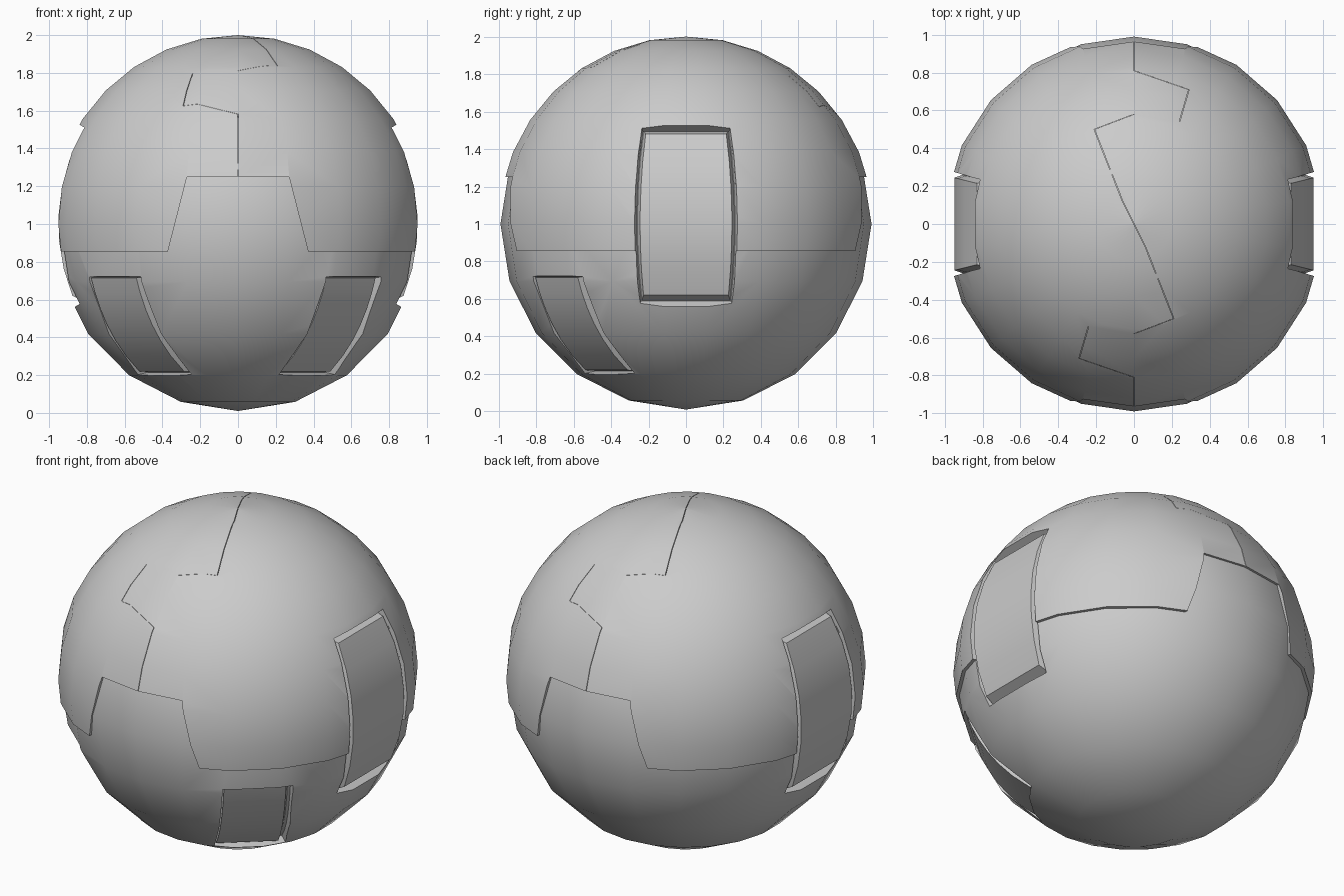
import bpy, bmesh
from math import sin, cos, radians, sqrt, pi

if "Cube" in bpy.data.objects:
    bpy.data.objects.remove(bpy.data.objects["Cube"])


def add_mesh(name, bm):
    bmesh.ops.recalc_face_normals(bm, faces=bm.faces[:])
    me = bpy.data.meshes.new(name)
    bm.to_mesh(me)
    bm.free()
    ob = bpy.data.objects.new(name, me)
    bpy.context.collection.objects.link(ob)
    return ob


def ball(name, r, rings):
    bpy.ops.mesh.primitive_uv_sphere_add(segments=22, ring_count=rings, radius=r, location=(0, 0, 1))
    ob = bpy.context.object
    ob.name = name
    return ob


def prism(name, a, b):
    bm = bmesh.new()
    va = [bm.verts.new(p) for p in a]
    vb = [bm.verts.new(p) for p in b]
    bm.faces.new(va)
    bm.faces.new(vb)
    n = len(a)
    for i in range(n):
        bm.faces.new((va[i], va[(i + 1) % n], vb[(i + 1) % n], vb[i]))
    return add_mesh(name, bm)


def curved_block(name, az, inner, outer, rows=6):
    """Block following the ball; each layer is (radius, z0, z1, left, right)."""
    bm = bmesh.new()
    s, c = sin(az), cos(az)
    grid = []
    for r, z0, z1, left, right in (inner, outer):
        layer = []
        for i in range(rows + 1):
            z = z0 + (z1 - z0) * i / rows
            row = []
            for w in (left, right):
                t = w(z) if callable(w) else w
                d = sqrt(r * r - t * t - (z - 1) ** 2)
                row.append(bm.verts.new((d * s + t * c, -d * c + t * s, z)))
            layer.append(row)
        grid.append(layer)
    a, b = grid
    for i in range(rows):
        for g in grid:
            bm.faces.new((g[i][0], g[i][1], g[i + 1][1], g[i + 1][0]))
        for k in (0, 1):
            bm.faces.new((a[i][k], a[i + 1][k], b[i + 1][k], b[i][k]))
    for i in (0, rows):
        bm.faces.new((a[i][0], a[i][1], b[i][1], b[i][0]))
    return add_mesh(name, bm)


def cut(ob, cutter, op='DIFFERENCE'):
    m = ob.modifiers.new("cut", 'BOOLEAN')
    m.operation, m.object, m.solver = op, cutter, 'EXACT'
    bpy.context.view_layer.objects.active = ob
    bpy.ops.object.modifier_apply(modifier=m.name)


def arc(k):
    return lambda z: k * sqrt(max(0.0, 1 - (z - 1) ** 2))


# Inner ball and the two interlocking upper shell halves
body = ball("body", 0.99, 10)
front = [(0, -1.3), (0, -.81), (-.29, -.71), (-.24, -.54), (0, -.58), (.21, -.5), (.06, -.12)]
plan = front + [(0, 0)] + [(-x, -y) for x, y in reversed(front)] + [(1.3, 1.3), (1.3, -1.3)]
trap = [(-.385, .8), (.385, .8), (.37, .86), (.27, 1.25), (-.27, 1.25), (-.37, .86)]
notch = prism("notch_cutter", [(x, -1.3, z) for x, z in trap], [(x, 1.3, z) for x, z in trap])
cutters = [notch]
shells = []
for name, sg in (("upper_shell_right", 1), ("upper_shell_left", -1)):
    sh = ball(name, 1.0, 16)
    pts = [(sg * (x + .0015), sg * y) for x, y in plan]
    half = prism("half_cutter", [(x, y, .855) for x, y in pts], [(x, y, 2.3) for x, y in pts])
    cutters.append(half)
    cut(sh, half, 'INTERSECT')
    cut(sh, notch)
    shells.append(sh)

# Side hatches: tapered pit with a nearly flush panel inside
panels = []
for side, az in (("right", pi / 2), ("left", -pi / 2)):
    pit = curved_block("pit_cutter", az, (.945, .59, 1.49, arc(-.262), arc(.262)),
                       (1.06, .53, 1.545, arc(-.295), arc(.295)))
    cutters.append(pit)
    for ob in [body] + shells:
        cut(ob, pit)
    panels.append(curved_block("side_hatch_" + side, az, (.93, .58, 1.5, arc(-.265), arc(.265)),
                               (.982, .62, 1.48, arc(-.245), arc(.245))))

# Lower front hatches, turned copies with the wide gap on the same side
for side, deg in (("right", 42), ("left", -45)):
    az = radians(deg)
    pit = curved_block("pit_cutter", az, (.94, .215, .715, -.195, .185), (1.06, .185, .73, -.205, .215))
    cutters.append(pit)
    cut(body, pit)
    panels.append(curved_block("front_hatch_" + side, az, (.92, .215, .72, -.195, .175),
                               (.972, .22, .715, -.19, .155)))

for ob in cutters:
    bpy.data.objects.remove(ob, do_unlink=True)

# Smooth ball surfaces, crisp panel edges
bpy.ops.object.select_all(action='DESELECT')
for ob in [body] + shells + panels:
    ob.select_set(True)
bpy.context.view_layer.objects.active = body
bpy.ops.object.shade_smooth_by_angle(angle=radians(30))
